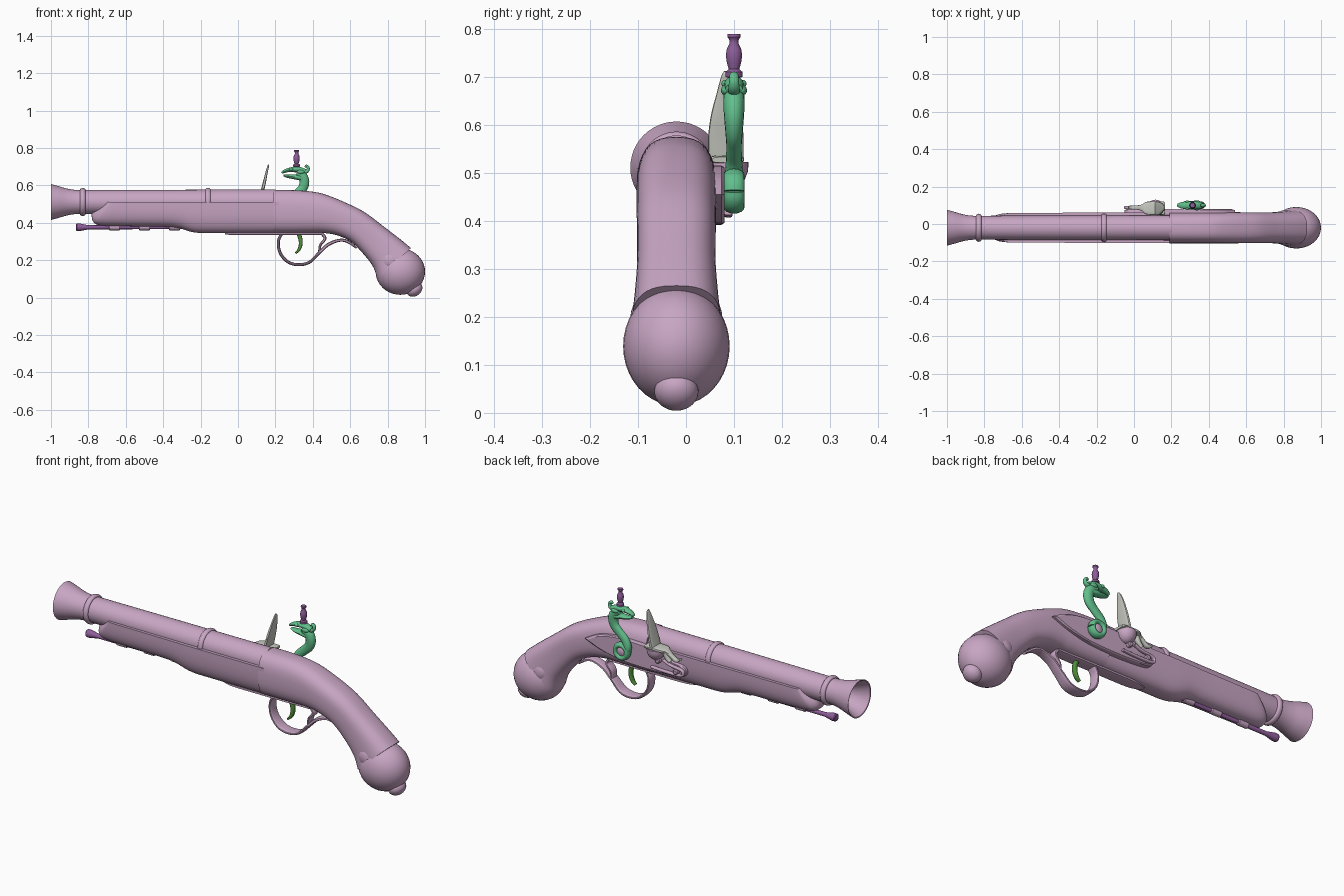
import bpy, bmesh, math
from mathutils import Vector as V

YC = -0.02  # centre plane of the gun body


def material(name, rgb):
    m = bpy.data.materials.new(name)
    m.diffuse_color = (*rgb, 1)
    return m


PINK = material("pink", (.58, .38, .55))
PURPLE = material("purple", (.27, .11, .32))
GREEN = material("green", (.12, .52, .26))
DARK = material("dark_green", (.08, .27, .04))
GREY = material("pale_grey", (.58, .60, .54))


def loft(name, rings, mat, angle=35):
    bm = bmesh.new()
    vs = [[bm.verts.new(p) for p in r] for r in rings]
    n = len(vs[0])
    for a, b in zip(vs, vs[1:]):
        for i in range(n):
            j = (i + 1) % n
            bm.faces.new((a[i], a[j], b[j], b[i]))
    bm.faces.new(vs[0])
    bm.faces.new(vs[-1])
    bmesh.ops.recalc_face_normals(bm, faces=bm.faces)
    me = bpy.data.meshes.new(name)
    bm.to_mesh(me)
    bm.free()
    me.shade_smooth()
    me.set_sharp_from_angle(angle=math.radians(angle))
    me.materials.append(mat)
    ob = bpy.data.objects.new(name, me)
    bpy.context.collection.objects.link(ob)
    return ob


def spline(pts, k=6):
    P = [V(p) for p in pts]
    P = [P[0] * 2 - P[1]] + P + [P[-1] * 2 - P[-2]]
    out = []
    for a, b, c, d in zip(P, P[1:], P[2:], P[3:]):
        for i in range(k):
            t = i / k
            out.append((b * 2 + (c - a) * t + (a * 2 - b * 5 + c * 4 - d) * t * t
                        + (b * 3 - a - c * 3 + d) * t ** 3) / 2)
    return out + [P[-2]]


def sup(t, e):
    c, s = math.cos(t), math.sin(t)
    return (math.copysign(abs(c) ** (2 / e), c), math.copysign(abs(s) ** (2 / e), s))


def body(name, stations, e, half=False, n=40):
    """Stations: top x, top z, bottom x, bottom z, half width."""
    rings = []
    for xt, zt, xb, zb, w in spline(stations):
        top, bot = V((xt, YC, zt)), V((xb, YC, zb))
        r = []
        for i in range(n):
            if half:
                c, s = sup(math.pi * i / (n - 1), e)
                r.append(top + (bot - top) * s + V((0, w * c, 0)))
            else:
                c, s = sup(2 * math.pi * i / n, e)
                r.append((top + bot) / 2 + (top - bot) / 2 * c + V((0, w * s, 0)))
        rings.append(r)
    return loft(name, rings, PINK)


def sweep(name, pts, mat, e=2.0, n=16):
    """Path in the xz plane: x, z, in-plane radius, y half width, y centre."""
    S = spline(pts)
    rings = []
    for i, p in enumerate(S):
        a, b = S[max(i - 1, 0)], S[min(i + 1, len(S) - 1)]
        t = V((b[0] - a[0], b[1] - a[1])).normalized()
        r = []
        for k in range(n):
            c, s = sup(2 * math.pi * k / n, e)
            r.append((p[0] - t[1] * p[2] * c, p[4] + p[3] * s, p[1] + t[0] * p[2] * c))
        rings.append(r)
    return loft(name, rings, mat)


def lathe(name, profile, origin, axis, mat, n=32):
    ax = V(axis).normalized()
    u = ax.orthogonal().normalized()
    w = ax.cross(u)
    return loft(name, [[V(origin) + ax * d + (u * math.cos(2 * math.pi * i / n)
                + w * math.sin(2 * math.pi * i / n)) * r for i in range(n)] for d, r in profile], mat)


def ball(name, loc, size, mat):
    prof = [(-math.cos(math.pi * i / 20), max(math.sin(math.pi * i / 20), .001)) for i in range(21)]
    ob = lathe(name, prof, (0, 0, 0), (0, 0, 1), mat)
    ob.scale, ob.location = size, loc
    return ob


def plate(name, outline, y0, y1, inset, mat):
    pts = [V((p[0], p[1])) for p in spline(outline + outline[:1])][:-1]
    c = sum(pts, V((0, 0))) / len(pts)
    rings = []
    for y, s in ((y0, 1), (y1 - .006, 1), (y1, inset)):
        rings.append([(c.x + (p.x - c.x) * s, y, c.y + (p.y - c.y) * s) for p in pts])
    return loft(name, rings, mat, 25)


# Barrel with flared hollow muzzle and rings
flare = [tuple(p) for p in spline([(-1, .096), (-.96, .085), (-.91, .071), (-.86, .064), (-.8, .064)])]
lathe("barrel", [(-.6, .04), (-.85, .042), (-.93, .058), (-.98, .081), (-.998, .091)]
      + flare + [(-.16, .066), (.2, .067)], (0, YC, .511), (1, 0, 0), PINK, 48)
for i, x in enumerate((-.83, -.16)):
    ring = [(x + .014 * math.cos(a), .066 + .009 * math.sin(a))
            for a in [math.pi * (1 - k / 10) for k in range(11)]]
    lathe(f"barrel_ring_{i + 1}", ring, (0, YC, .511), (1, 0, 0), PINK, 48)

# Stock: fore-end under the barrel, then grip
body("fore_end", [(-.70, .51, -.783, .45, .045), (-.695, .51, -.777, .41, .068),
                  (-.68, .51, -.74, .387, .077), (-.6, .51, -.62, .382, .079),
                  (-.4, .51, -.4, .379, .08), (-.32, .51, -.32, .372, .081),
                  (-.23, .51, -.23, .348, .082), (-.1, .51, -.1, .345, .082),
                  (.22, .51, .22, .345, .082)], 2.8, half=True)
body("grip", [(.19, .575, .19, .345, .083), (.30, .574, .30, .345, .083), (.40, .566, .40, .346, .083),
              (.47, .55, .46, .345, .083), (.57, .51, .53, .333, .083), (.676, .457, .605, .298, .082),
              (.783, .377, .67, .234, .082), (.87, .31, .722, .165, .087),
              (.925, .265, .745, .10, .093)], 2.7)

# Butt cap with side ears and button
ball("butt_cap", (.868, YC, .139), (.132, .111, .124), PINK)
for s in (-1, 1):
    ear = ball("butt_ear", (.815, YC + s * .062, .195), (.048, .034, .055), PINK)
    ear.rotation_euler = (0, -.7, 0)
button = ball("butt_button", (.943, YC, .045), (.046, .046, .037), PINK)
button.rotation_euler = (0, -.65, 0)

# Ramrod and its pipes
lathe("ramrod", [(-.866, .017), (-.862, .02), (-.845, .02), (-.80, .011), (-.25, .01)],
      (0, YC, .376), (1, 0, 0), PURPLE)
for i, x in enumerate((-.66, -.5, -.34)):
    lathe(f"ramrod_pipe_{i + 1}", [(-.03, .013), (-.026, .016), (.026, .016), (.03, .013)],
          (x, YC, .376), (1, 0, 0), PINK)

# Trigger guard and trigger
sweep("guard_front_plate", [(-.07, .341, .004, .012, YC), (0, .341, .007, .03, YC),
                            (.15, .341, .007, .032, YC), (.45, .341, .007, .03, YC)], PINK, 4)
sweep("trigger_guard", [(.235, .345, .008, .026, YC), (.216, .30, .008, .027, YC),
                        (.225, .24, .008, .029, YC), (.265, .192, .008, .031, YC),
                        (.32, .176, .008, .032, YC), (.38, .188, .008, .031, YC),
                        (.43, .235, .008, .028, YC), (.48, .282, .009, .026, YC),
                        (.54, .306, .008, .025, YC), (.585, .30, .008, .024, YC),
                        (.635, .265, .005, .012, YC)], PINK, 3)
sweep("guard_spur", [(.435, .24, .007, .024, YC), (.44, .28, .007, .024, YC),
                     (.465, .315, .008, .024, YC), (.45, .342, .008, .024, YC)], PINK, 3)
sweep("trigger", [(.315, .36, .012, .012, YC), (.332, .32, .011, .012, YC), (.335, .285, .01, .012, YC),
                  (.325, .255, .008, .012, YC), (.308, .237, .005, .009, YC)], DARK, 3)

# Lock plate with flat side, hub and screws
plate("lock_plate", [(.54, .455), (.47, .492), (.38, .512), (.28, .515), (.17, .512), (.10, .505),
                     (.03, .47), (-.035, .458), (-.052, .43), (-.03, .403), (.06, .394),
                     (.2, .392), (.33, .398), (.45, .422)], .04, .08, .94, PINK)
lathe("cock_hub", [(.06, .022), (.112, .022), (.117, .014)], (.303, 0, .462), (0, 1, 0), PINK)
for i, (x, z) in enumerate(((-.005, .43), (.10, .462))):
    lathe(f"lock_screw_{i + 1}", [(.06, .014), (.096, .014), (.1, .009)], (x, 0, z), (0, 1, 0), PINK)

# Pan and V spring
pan = lathe("pan", [(-.052, .004), (-.046, .022), (-.03, .038), (-.012, .045), (0, .046), (.008, .046)],
            (.115, .084, .515), (0, 0, 1), PINK)
sweep("frizzen_spring", [(.14, .418, .006, .009, .088), (.05, .414, .007, .009, .088),
                         (-.03, .416, .007, .009, .088), (-.046, .432, .007, .009, .088),
                         (-.03, .447, .007, .009, .088), (.03, .456, .006, .009, .088),
                         (.07, .472, .006, .009, .088)], PINK, 3)

# Frizzen: curved striking blade, pan cover and toe
sweep("frizzen_blade", [(.118, .52, .011, .036, .084), (.13, .57, .009, .037, .083),
                        (.142, .62, .008, .032, .084), (.153, .67, .006, .021, .086),
                        (.161, .70, .005, .012, .085), (.163, .712, .003, .004, .083)], GREY, 3.5)
sweep("pan_cover", [(.165, .527, .006, .03, .085), (.15, .528, .008, .036, .085),
                    (.07, .528, .009, .034, .085), (.045, .522, .008, .018, .087),
                    (.02, .505, .009, .012, .088), (-.005, .49, .01, .011, .088),
                    (-.03, .50, .005, .009, .088)], GREY, 3.5)
sweep("frizzen_toe", [(.06, .52, .012, .012, .088), (.05, .495, .012, .012, .088),
                      (.03, .472, .009, .011, .088)], GREY, 3)

# Cock: ring base, S-shaped serpent neck
Y = .1
ringpts = [(.303 + .033 * math.cos(a), .462 + .033 * math.sin(a), .014, .022, Y)
           for a in [2 * math.pi * k / 14 for k in range(15)]]
sweep("cock_base", ringpts, GREEN)
sweep("cock_neck", [(.275, .458, .014, .018, Y), (.27, .49, .02, .019, Y), (.285, .525, .022, .017, Y),
                    (.318, .556, .023, .016, Y), (.346, .585, .025, .018, Y), (.355, .62, .026, .021, Y),
                    (.343, .652, .025, .022, Y), (.315, .668, .022, .021, Y)], GREEN)
sweep("cock_lower_jaw", [(.35, .64, .018, .02, Y), (.31, .645, .014, .022, Y), (.27, .648, .009, .019, Y),
                         (.243, .653, .005, .01, Y)], GREEN)
sweep("cock_upper_jaw", [(.36, .675, .012, .018, Y), (.32, .686, .015, .02, Y), (.28, .684, .012, .02, Y),
                         (.25, .676, .009, .016, Y), (.233, .667, .005, .008, Y)], GREEN)
sweep("cock_crest", [(.34, .665, .012, .013, Y), (.368, .675, .009, .012, Y), (.376, .692, .008, .01, Y),
                     (.366, .704, .007, .009, Y), (.357, .697, .004, .006, Y)], GREEN)
for s in (-1, 1):
    ball("cock_ear", (.335, Y + s * .017, .672), (.02, .01, .011), GREEN)
    ball("cock_eye", (.285, Y + s * .018, .686), (.01, .008, .008), GREEN)

# Jaw screw
lathe("jaw_screw", [(.67, .01), (.698, .012), (.7, .018), (.71, .018), (.716, .011), (.73, .015),
                    (.745, .017), (.758, .015), (.77, .009), (.778, .01), (.783, .014), (.789, .013)],
      (.313, Y, 0), (0, 0, 1), PURPLE, 24)
